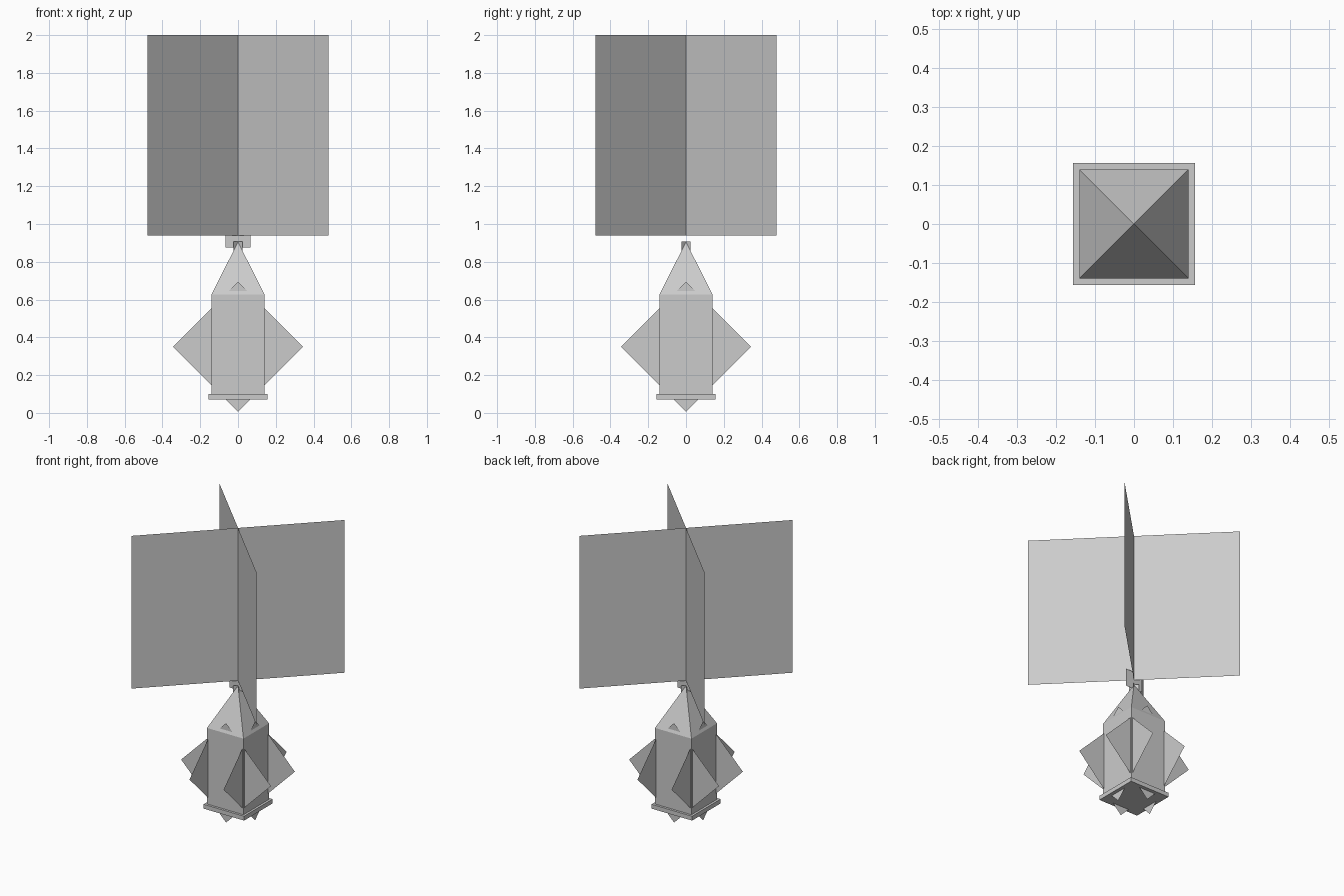
import bpy, bmesh
from math import pi, cos, sin

if "Cube" in bpy.data.objects:
    bpy.data.objects.remove(bpy.data.objects["Cube"])


def make(name, verts, faces):
    me = bpy.data.meshes.new(name)
    me.from_pydata(verts, [], faces)
    bm = bmesh.new()
    bm.from_mesh(me)
    bmesh.ops.recalc_face_normals(bm, faces=bm.faces)
    bm.to_mesh(me)
    bm.free()
    ob = bpy.data.objects.new(name, me)
    bpy.context.collection.objects.link(ob)
    return ob


def ring(r, z):
    return [(-r, -r, z), (r, -r, z), (r, r, z), (-r, r, z)]


SIDES = [(i, (i + 1) % 4, (i + 1) % 4 + 4, i + 4) for i in range(4)]


def card(name, half, z0, z1, angle):
    # upright flat card through the centre axis
    x, y = half * cos(angle), half * sin(angle)
    return make(name, [(-x, -y, z0), (x, y, z0), (x, y, z1), (-x, -y, z1)], [(0, 1, 2, 3)])


# Lantern body with pointed roof
make("lantern_body", ring(0.14, 0.10) + ring(0.14, 0.628) + [(0, 0, 0.905)],
     SIDES + [(4 + i, 4 + (i + 1) % 4, 8) for i in range(4)])

# Base plate
make("base_plate", ring(0.156, 0.07) + ring(0.156, 0.10),
     SIDES + [(0, 1, 2, 3), (4, 5, 6, 7)])

# Diamond panels, one just inside each wall
R, ZC, D = 0.345, 0.35, 0.131
for i in range(4):
    ob = make(f"diamond_panel_{i + 1}",
              [(-R, -D, ZC), (0, -D, ZC - R), (R, -D, ZC), (0, -D, ZC + R)], [(0, 1, 2, 3)])
    ob.rotation_euler.z = i * pi / 2

# Crossed hanging cards, finial cards and the flat hanger
for i, a in enumerate((pi / 4, -pi / 4)):
    card(f"hanging_card_{i + 1}", 0.48 * 2 ** 0.5, 0.94, 2.0, a)
    card(f"finial_card_{i + 1}", 0.023 * 2 ** 0.5, 0.83, 0.907, a)
card("hanger_card", 0.066, 0.875, 1.0, 0)
